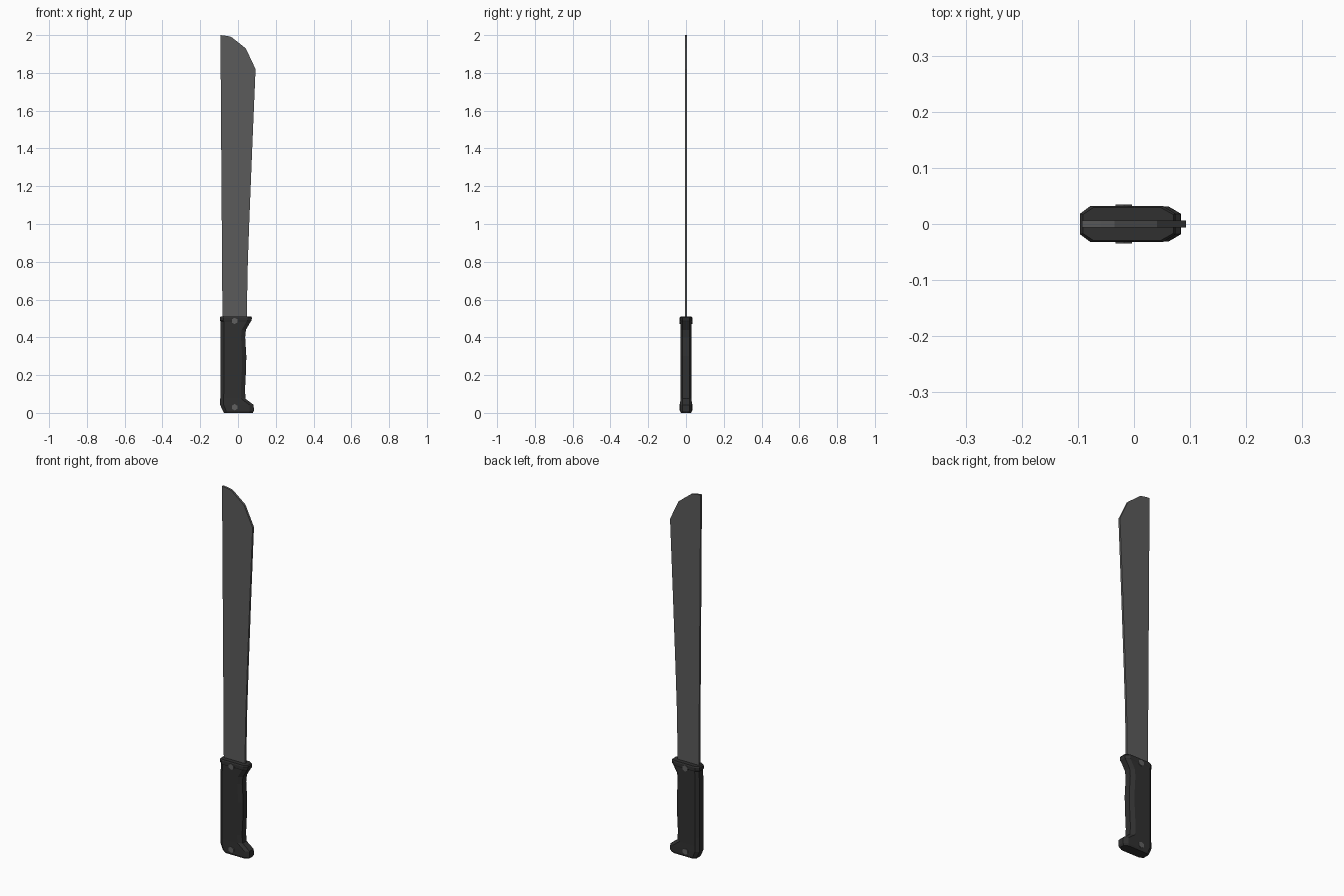
import bpy, bmesh, math
from mathutils import Matrix

if "Cube" in bpy.data.objects:
    bpy.data.objects.remove(bpy.data.objects["Cube"])


def material(name, value):
    m = bpy.data.materials.new(name)
    m.diffuse_color = (value, value, value, 1)
    m.use_nodes = True
    m.node_tree.nodes["Principled BSDF"].inputs["Base Color"].default_value = m.diffuse_color
    return m


STEEL = material("dark_steel", 0.105)
GRIP = material("black_grip", 0.030)
RIVET = material("rivet_grey", 0.115)


def finish(name, bm, mat):
    bmesh.ops.recalc_face_normals(bm, faces=bm.faces)
    me = bpy.data.meshes.new(name)
    bm.to_mesh(me)
    bm.free()
    me.materials.append(mat)
    ob = bpy.data.objects.new(name, me)
    bpy.context.collection.objects.link(ob)
    return ob


# Blade: flat side profile extruded through its thickness
profile = [(-0.082, 0.45), (0.047, 0.45), (0.048, 0.60), (0.052, 0.80),
           (0.060, 1.02), (0.076, 1.42), (0.093, 1.82), (0.041, 1.93),
           (-0.035, 1.99), (-0.060, 1.996), (-0.093, 2.0)]
bm = bmesh.new()
face = bm.faces.new([bm.verts.new((x, -0.006, z)) for x, z in profile])
ext = bmesh.ops.extrude_face_region(bm, geom=[face])
for v in ext["geom"]:
    if isinstance(v, bmesh.types.BMVert):
        v.co.y = 0.006
finish("blade", bm, STEEL)


# Handle: chamfered cross-sections lofted along z
# rows: height, spine x, belly x, half thickness
rows = [(0.000, -0.074, 0.078, 0.027),
        (0.010, -0.080, 0.084, 0.031),
        (0.042, -0.094, 0.083, 0.031),
        (0.075, -0.094, 0.040, 0.030),
        (0.120, -0.093, 0.037, 0.030),
        (0.240, -0.093, 0.043, 0.030),
        (0.300, -0.093, 0.044, 0.030),
        (0.400, -0.093, 0.038, 0.030),
        (0.440, -0.093, 0.042, 0.030),
        (0.483, -0.092, 0.067, 0.030),
        (0.488, -0.096, 0.071, 0.032),
        (0.504, -0.096, 0.074, 0.032),
        (0.511, -0.091, 0.070, 0.029)]
bm = bmesh.new()
rings = []
for z, x0, x1, h in rows:
    a, b = x0 + 0.018, x1 - 0.022
    e = h * 0.58
    pts = [(x0, -e), (a, -h), (b, -h), (x1, -e),
           (x1, e), (b, h), (a, h), (x0, e)]
    rings.append([bm.verts.new((x, y, z)) for x, y in pts])
for lo, hi in zip(rings, rings[1:]):
    for i in range(8):
        j = (i + 1) % 8
        bm.faces.new((lo[i], lo[j], hi[j], hi[i]))
bm.faces.new(rings[0])
bm.faces.new(rings[-1])
finish("handle", bm, GRIP)

# Rivets: hexagonal pins through the handle, showing on both sides
for name, z in (("lower_rivet", 0.030), ("upper_rivet", 0.487)):
    bm = bmesh.new()
    bmesh.ops.create_cone(bm, cap_ends=True, segments=6, radius1=0.017,
                          radius2=0.017, depth=0.069,
                          matrix=Matrix.Translation((-0.018, 0, z))
                          @ Matrix.Rotation(math.pi / 2, 4, 'X'))
    finish(name, bm, RIVET)
